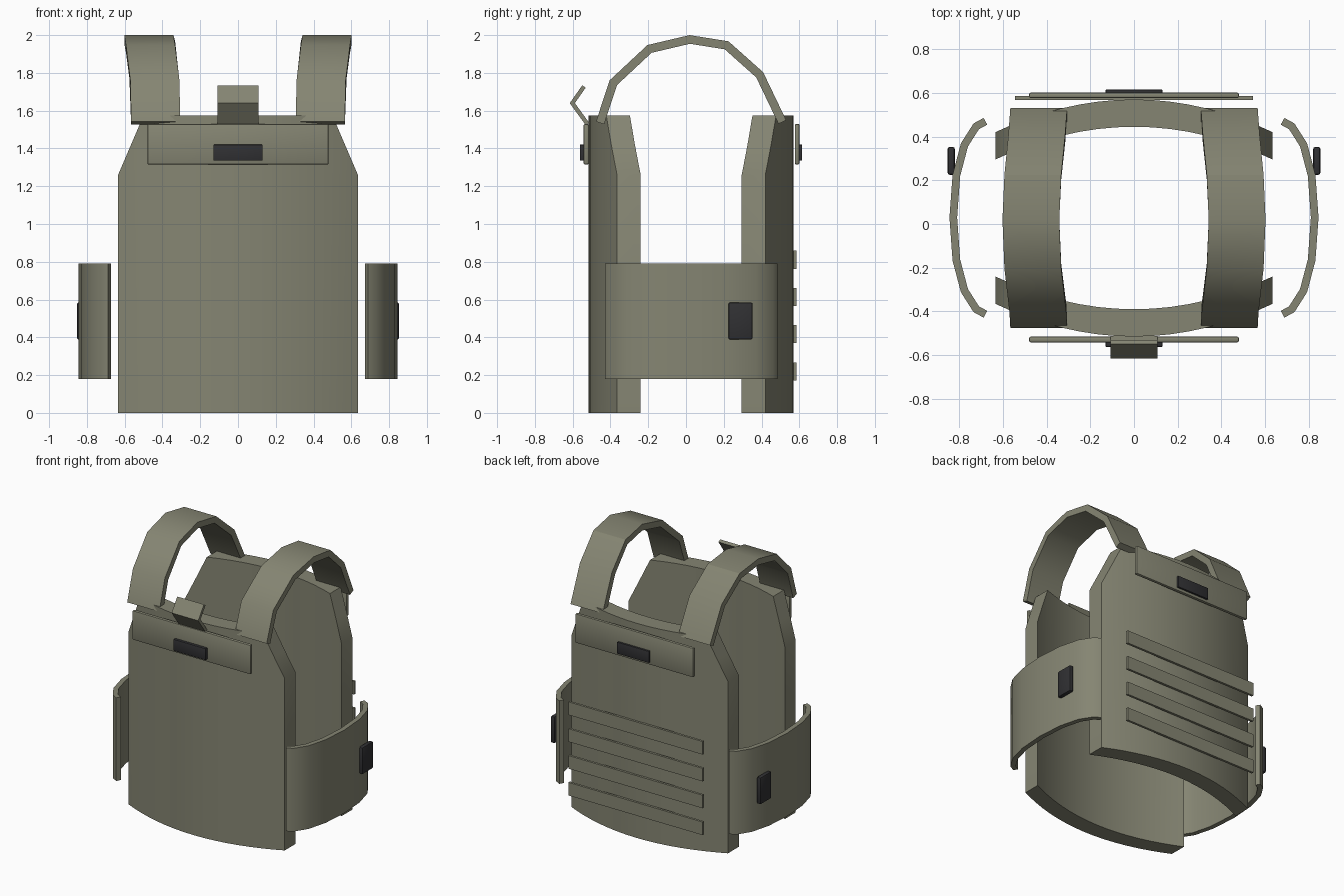
import bpy, bmesh, math
from mathutils import Vector

if "Cube" in bpy.data.objects:
    bpy.data.objects.remove(bpy.data.objects["Cube"])


def material(name, col):
    m = bpy.data.materials.new(name)
    m.diffuse_color = (*col, 1)
    m.use_nodes = True
    m.node_tree.nodes["Principled BSDF"].inputs["Base Color"].default_value = m.diffuse_color
    return m


OLIVE = material("olive_fabric", (0.235, 0.235, 0.17))
BLACK = material("black_plastic", (0.03, 0.03, 0.033))


def finish(name, bm, mat):
    bmesh.ops.recalc_face_normals(bm, faces=bm.faces)
    me = bpy.data.meshes.new(name)
    bm.to_mesh(me)
    bm.free()
    me.materials.append(mat)
    ob = bpy.data.objects.new(name, me)
    bpy.context.collection.objects.link(ob)
    bpy.ops.object.select_all(action='DESELECT')
    ob.select_set(True)
    bpy.context.view_layer.objects.active = ob
    bpy.ops.object.shade_smooth_by_angle(angle=math.radians(32))
    return ob


def loft(name, sections, mat=OLIVE):
    """Skin a row of four-point sections and cap both ends."""
    bm = bmesh.new()
    rings = [[bm.verts.new(p) for p in s] for s in sections]
    for a, b in zip(rings, rings[1:]):
        for i in range(4):
            j = (i + 1) % 4
            bm.faces.new((a[i], a[j], b[j], b[i]))
    bm.faces.new(rings[0])
    bm.faces.new(rings[-1])
    return finish(name, bm, mat)


def box(name, x, y, z, mat=OLIVE, bevel=0.0):
    bm = bmesh.new()
    bmesh.ops.create_cube(bm, size=1)
    for v in bm.verts:
        v.co = [(r[0] + r[1]) / 2 + c * (r[1] - r[0]) for c, r in zip(v.co, (x, y, z))]
    if bevel:
        bmesh.ops.bevel(bm, geom=bm.edges[:], offset=bevel, segments=2,
                        profile=0.5, affect='EDGES')
    return finish(name, bm, mat)


def offset_pair(pts, i, half):
    """Two points either side of a 2D path at index i, mitred."""
    p = Vector(pts[i])
    d = [(Vector(pts[k + 1]) - Vector(pts[k])).normalized()
         for k in (i - 1, i) if 0 <= k < len(pts) - 1]
    t = sum(d, Vector((0, 0))).normalized()
    n = Vector((-t.y, t.x)) * half / max(t.dot(d[0]), 0.5)
    return p + n, p - n


# curved front and back plate carriers with clipped shoulders
CY = 0.0275
xs = [0.5 * k / 6 for k in range(7)] + [0.5675, 0.635]
xs = [-x for x in reversed(xs[1:])] + xs
for name, s in (("front_panel", -1), ("back_panel", 1)):
    secs = []
    for x in xs:
        yo = CY + s * (0.5425 - 0.15 * (x / 0.635) ** 2)
        yi = yo - s * 0.125
        top = 1.575 - 0.315 * max(0, abs(x) - 0.5) / 0.135
        secs.append([(x, yo, 0), (x, yo, top), (x, yi, top), (x, yi, 0)])
    loft(name, secs)

# shoulder straps: arch in y-z, bowed slightly outward at the top
arch = [(-0.455, 1.535), (-0.385, 1.748), (-0.193, 1.927), (0.02, 1.977),
        (0.215, 1.946), (0.39, 1.79), (0.51, 1.54)]
mid_x = [0.436, 0.440, 0.463, 0.472, 0.463, 0.445, 0.436]
# side bands: bowed in x-y
bow = [(0.68, -0.413), (0.722, -0.39), (0.776, -0.305), (0.813, -0.165), (0.827, 0.03),
       (0.813, 0.222), (0.776, 0.362), (0.722, 0.447), (0.68, 0.47)]
for side, s in (("left", -1), ("right", 1)):
    secs = []
    for i, m in enumerate(mid_x):
        a, b = offset_pair(arch, i, 0.0225)
        secs.append([(s * (m + e * 0.13), p.x, p.y)
                     for e, p in ((-1, a), (1, a), (1, b), (-1, b))])
    loft(side + "_shoulder_strap", secs)

    secs = []
    for i in range(len(bow)):
        a, b = offset_pair(bow, i, 0.0175)
        secs.append([(s * p.x, p.y, z)
                     for p, z in ((a, 0.18), (a, 0.79), (b, 0.79), (b, 0.18))])
    loft(side + "_side_band", secs)
    bx = sorted((s * 0.82, s * 0.853))
    box(side + "_side_buckle", bx, (0.225, 0.353), (0.388, 0.585), BLACK, 0.01)

# chest and upper back flaps with dark patches
for name, fy, py in (("front", (-0.542, -0.515), (-0.562, -0.535)),
                     ("back", (0.576, 0.601), (0.592, 0.615))):
    box(name + "_flap", (-0.48, 0.48), fy, (1.315, 1.53), OLIVE, 0.008)
    box(name + "_patch", (-0.13, 0.13), py, (1.335, 1.42), BLACK, 0.003)

# webbing rows across the back
for k in range(4):
    z = 0.22 + 0.197 * k
    box(f"back_webbing_{k + 1}", (-0.545, 0.545), (0.568, 0.585), (z - 0.048, z + 0.048))

# folded grab tab above the chest flap
fold = [(-0.522, 1.53), (-0.602, 1.64), (-0.54, 1.728)]
secs = []
for i in range(3):
    a, b = offset_pair(fold, i, 0.011)
    secs.append([(x, p.x, p.y) for x, p in ((-0.108, a), (0.108, a), (0.108, b), (-0.108, b))])
loft("grab_tab", secs)
